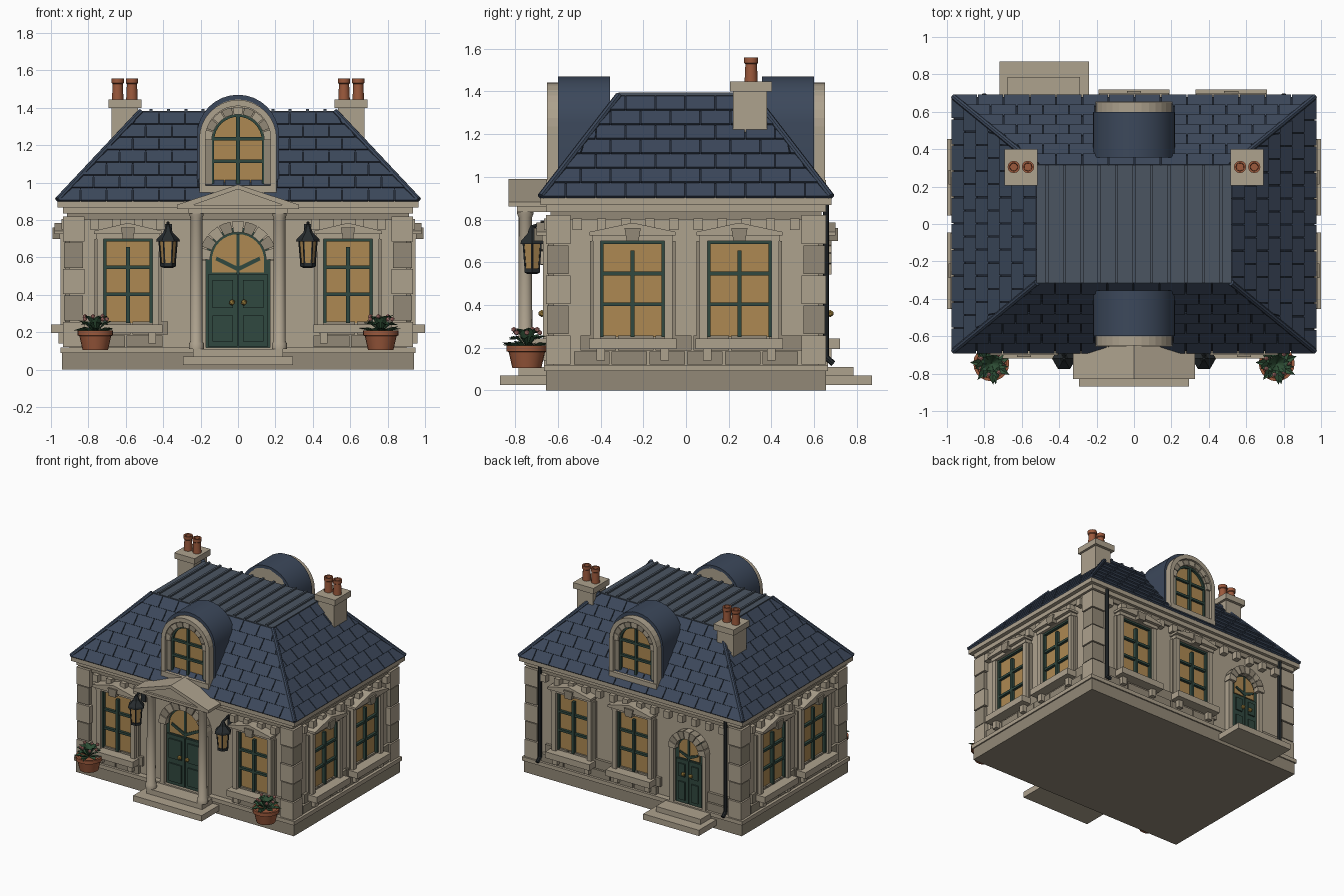
import bpy, bmesh, math, random
from mathutils import Vector, Matrix

if "Cube" in bpy.data.objects:
    bpy.data.objects.remove(bpy.data.objects["Cube"])
random.seed(4)
COL = dict(stone=(.42, .36, .27), shade=(.29, .25, .185), slate=(.045, .065, .105), seam=(.018, .025, .04),
           deck=(.07, .09, .12), green=(.03, .065, .05), glass=(.42, .25, .085), clay=(.33, .1, .045),
           iron=(.02, .025, .028), leaf=(.03, .085, .04), pink=(.6, .25, .22), brass=(.45, .28, .06))
MATS = {}
for k, c in COL.items():
    MATS[k] = bpy.data.materials.new(k)
    MATS[k].diffuse_color = (*c, 1)
PARTS = {}

def part(name, mat):
    return PARTS.setdefault((name, mat), bmesh.new())

def facade(angle, dist):
    return Matrix.Rotation(math.radians(angle), 4, 'Z') @ Matrix.Translation((0, -dist, 0))

I = Matrix()
FRONT, RIGHT, BACK, LEFT = facade(0, .62), facade(90, .9), facade(180, .62), facade(270, .9)

# Extruded outline: points are (across, up), depth is outward from the facade
def prism(name, mat, pts, d0, d1, M=FRONT):
    bm = part(name, mat)
    a = [bm.verts.new(M @ Vector((u, -d0, v))) for u, v in pts]
    b = [bm.verts.new(M @ Vector((u, -d1, v))) for u, v in pts]
    bm.faces.new(a)
    bm.faces.new(b[::-1])
    for i in range(len(a)):
        j = (i + 1) % len(a)
        bm.faces.new((a[j], a[i], b[i], b[j]))

def rect(name, mat, u0, u1, v0, v1, d0, d1, M=FRONT):
    prism(name, mat, [(u0, v0), (u1, v0), (u1, v1), (u0, v1)], d0, d1, M)

def block(name, mat, x0, x1, y0, y1, z0, z1):
    rect(name, mat, x0, x1, z0, z1, -y0, -y1, I)

def lathe(name, mat, prof, c, n=16):
    bm = part(name, mat)
    rings = [[bm.verts.new((c[0] + r * math.cos(6.28319 * i / n), c[1] + r * math.sin(6.28319 * i / n), c[2] + z))
              for i in range(n)] for r, z in prof]
    for p, q in zip(rings, rings[1:]):
        for i in range(n):
            bm.faces.new((p[i], p[(i + 1) % n], q[(i + 1) % n], q[i]))
    bm.faces.new(rings[0][::-1])
    bm.faces.new(rings[-1])

def rod(name, mat, a, b, r, n=8):
    a, b = Vector(a), Vector(b)
    M = Matrix.Translation((a + b) / 2) @ (b - a).to_track_quat('Z', 'Y').to_matrix().to_4x4()
    bmesh.ops.create_cone(part(name, mat), cap_ends=True, segments=n, radius1=r, radius2=r, depth=(b - a).length, matrix=M)

def ball(name, mat, c, r):
    bmesh.ops.create_icosphere(part(name, mat), subdivisions=1, radius=r, matrix=Matrix.Translation(c))

def arch(u, zc, r, zb, n=16):
    return [(u - r, zb)] + [(u - r * math.cos(math.pi * i / n), zc + r * math.sin(math.pi * i / n))
                            for i in range(n + 1)] + [(u + r, zb)]

def voussoirs(name, u, zc, r0, r1, d0, d1, M, n=9):
    for i in range(n):
        a, b = math.pi * (i + .05) / n, math.pi * (i + .95) / n
        m = (a + b) / 2
        prism(name, 'stone' if i % 2 == 0 else 'shade', [(u + r * math.cos(t), zc + r * math.sin(t)) for r, t in
              ((r0, a), (r1, a), (r1, m), (r1, b), (r0, b), (r0, m))], d0, d1, M)

# Plinth, walls, cornice
block('plinth', 'shade', -.94, .94, -.655, .655, 0, .09)
block('plinth_cap', 'stone', -.95, .95, -.665, .665, .09, .12)
block('walls', 'stone', -.9, .9, -.62, .62, .12, .88)
block('frieze', 'shade', -.915, .915, -.635, .635, .8, .835)
block('frieze_band', 'stone', -.935, .935, -.655, .655, .835, .868)
block('cornice', 'stone', -.965, .965, -.68, .68, .868, .902)

# Corner quoins
for sx in (-1, 1):
    for sy in (-1, 1):
        for i in range(5):
            w, e = (.115, .0) if i % 2 == 0 else (.105, .004)
            x, y = sorted((sx * (.935 - e), sx * (.935 - w))), sorted((sy * (.655 - e), sy * (.655 - w)))
            block('quoins', 'stone' if i % 2 == 0 else 'shade', *x, *y, .122 + i * .141, .256 + i * .141)

# Windows
def window(M, u, w, z0=.25, z1=.7):
    h = w / 2
    rect('window_glass', 'glass', u - h, u + h, z0, z1, -.01, .008, M)
    for s in (-1, 1):
        a, b = sorted((u + s * h, u + s * (h - .014)))
        rect('window_frame', 'green', a, b, z0, z1, 0, .03, M)
        a, b = sorted((u + s * h, u + s * (h + .036)))
        rect('window_surround', 'stone', a, b, z0 - .01, z1 + .01, 0, .05, M)
        a, b = sorted((u + s * (h + .036), u + s * (h + .05)))
        rect('window_surround_edge', 'shade', a, b, z0 - .01, z1, 0, .025, M)
        rect('sill_brackets', 'stone', u + s * h - .02, u + s * h + .02, .14, .195, 0, .06, M)
    rect('window_frame', 'green', u - h, u + h, z1 - .014, z1, 0, .03, M)
    rect('window_bars', 'green', u - .01, u + .01, z0, z1 - .045, 0, .032, M)
    for z in (.34, .66):
        z = z0 + (z1 - z0) * z
        rect('window_bars', 'green', u - h + .012, u + h - .012, z - .009, z + .009, 0, .028, M)
    rect('window_sills', 'stone', u - h - .055, u + h + .055, .195, .243, 0, .1, M)
    rect('window_lintels', 'stone', u - h - .04, u + h + .04, z1, z1 + .03, 0, .055, M)
    k = h + .052
    prism('window_pediments', 'stone', [(u - k, z1 + .025), (u + k, z1 + .025), (u + k, z1 + .042), (u, z1 + .085),
          (u - k, z1 + .042)], 0, .08, M)
    prism('window_keystones', 'shade', [(u - .028, z1), (u + .028, z1), (u + .038, z1 + .06), (u - .038, z1 + .06)], 0, .092, M)

for u in (-.588, .588):
    window(FRONT, u, .26)
for u in (-.52, 0):
    window(BACK, u, .27)
for M in (LEFT, RIGHT):
    for u in (-.25, .25):
        window(M, u, .3)

# Brackets under the cornice and base stones
for M, half, door, dw in ((FRONT, .8, 0, .3), (BACK, .8, .48, .17), (LEFT, .53, 9, 0), (RIGHT, .53, 9, 0)):
    n = round(2 * half / .12)
    for i in range(n + 1):
        u = -half * .96 + i * 2 * half * .96 / n
        if abs(u - door) > dw or M is BACK:
            rect('cornice_brackets', 'stone', u - .022, u + .022, .75, .805, 0, .045, M)
    for row in range(2):
        n = round(2 * half / .19)
        w = 2 * half / n
        for i in range(n):
            a = -half + i * w + (.03 if row else 0)
            if abs(a + w / 2 - door) > dw + w / 2 - .06:
                rect('base_stones', 'shade', a + .005, a + w - .005, .122 + row * .065, .182 + row * .075, 0, .03 - row * .008, M)

# Doors
def doorway(M, u, r, zc, zt, k):
    prism('door_frame', 'green', arch(u, zc, r + .025, .12), 0, .018, M)
    prism('door_fanlight', 'glass', arch(u, zc, r - .01, zt + .01), 0, .026, M)
    for s in (-1, 1):
        a, b = sorted((u + s * .003, u + s * (r + .01)))
        rect('door_leaves', 'green', a, b, .125, zt, 0, .032, M)
        for z0, z1 in ((.15, .29), (.33, zt - .03)):
            rect('door_panels', 'green', a + .025, b - .025, z0, z1, 0, .042, M)
        prism('fanlight_bars', 'green', [(u, zt + .015), (u + s * r * .8, zt + .075 * k), (u + s * r * .76, zt + .095 * k),
              (u, zt + .04)], 0, .034, M)
        ball('door_knobs', 'brass', M @ Vector((u + s * .032, -.055, .36)), .017)
        a, b = sorted((u + s * (r + .022), u + s * (r + .055)))
        rect('door_jambs', 'stone', a, b, .12, zc, 0, .045, M)
    rect('fanlight_bars', 'green', u - .008, u + .008, zt, zc + r - .01, 0, .033, M)
    voussoirs('door_arch', u, zc, r, r + .06, 0, .06, M)

doorway(FRONT, 0, .15, .585, .51, 1)
doorway(BACK, .48, .1, .54, .46, .7)

# Steps, columns and porch pediment
block('front_step', 'stone', -.295, .295, -.87, -.6, .025, .07)
block('front_landing', 'stone', -.24, .24, -.785, -.6, .07, .11)
block('back_step', 'stone', -.72, -.24, .6, .87, .025, .07)
block('back_landing', 'stone', -.675, -.29, .6, .785, .07, .11)
for x in (-.222, .222):
    lathe('porch_column', 'stone', [(.04, 0), (.04, .03), (.033, .04), (.031, .7), (.038, .715), (.038, .75)], (x, -.752, .11))
rect('porch_beam', 'stone', -.265, .265, .835, .868, 0, .17)
prism('porch_pediment', 'stone', [(-.31, .866), (.31, .866), (0, .975)], 0, .193)
prism('porch_gable', 'stone', [(-.325, .862), (-.325, .882), (0, .99), (.325, .882), (.325, .862), (.24, .88), (0, .965), (-.24, .88)], 0, .21)
rect('porch_gable', 'stone', -.325, .325, .86, .88, 0, .21)

# Hipped roof core, slates, hips
E, T, Z0, Z1 = (.965, .68), (.52, .315), .9, 1.375
bm = part('roof_core', 'seam')
lo = [bm.verts.new((sx * E[0], sy * E[1], Z0)) for sx, sy in ((-1, -1), (1, -1), (1, 1), (-1, 1))]
hi = [bm.verts.new((sx * T[0], sy * T[1], Z1)) for sx, sy in ((-1, -1), (1, -1), (1, 1), (-1, 1))]
for i in range(4):
    bm.faces.new((lo[i], lo[(i + 1) % 4], hi[(i + 1) % 4], hi[i]))
bm.faces.new(hi)
bm.faces.new(lo[::-1])

def slates(angle, w0, w1, d0, d1, rows=7, step=.14):
    bm, R = part('roof_slates', 'slate'), Matrix.Rotation(math.radians(angle), 3, 'Z')
    nrm = Vector((0, -(Z1 - Z0), d0 - d1)).normalized()
    def P(u, t, lift):
        w = w0 + (w1 - w0) * t
        return R @ (Vector((max(-w, min(w, u)), -(d0 + (d1 - d0) * t), Z0 + (Z1 - Z0) * t)) + nrm * lift)
    for r in range(rows):
        t0, t1 = r / rows, (r + 1) / rows
        w = w0 + (w1 - w0) * t0
        for k in range(-9, 9):
            a = (k + .5 * (r % 2)) * step
            b = a + step - .006
            if b > -w and a < w:
                q = [(a, t0), (b, t0), (b, t1), (a, t1)]
                top = [bm.verts.new(P(u, t, .014 if t == t0 else .005)) for u, t in q]
                bot = [bm.verts.new(P(u, t, -.003)) for u, t in q]
                bm.faces.new(top)
                for i in range(4):
                    bm.faces.new((top[(i + 1) % 4], top[i], bot[i], bot[(i + 1) % 4]))

for ang in (0, 180):
    slates(ang, E[0], T[0], E[1], T[1])
    slates(ang + 90, E[1], T[1], E[0], T[0])
for sx in (-1, 1):
    for sy in (-1, 1):
        rod('roof_hips', 'slate', (sx * E[0], sy * E[1], Z0 + .008), (sx * T[0], sy * T[1], Z1 + .006), .016)
block('roof_deck', 'deck', -T[0], T[0], -T[1], T[1], 1.37, 1.383)
for i in range(11):
    x = (i - 5) * .093
    block('deck_seams', 'deck', x - .008, x + .008, -T[1], T[1], 1.38, 1.395)

# Dormers
for M in (facade(0, .595), facade(180, .595)):
    prism('dormer_body', 'stone', arch(0, 1.25, .2, .95), -.24, 0, M)
    prism('dormer_hood', 'slate', arch(0, 1.25, .22, .95) + arch(0, 1.25, .195, .95)[::-1], -.24, .003, M)
    prism('dormer_surround', 'stone', arch(0, 1.235, .207, .96) + arch(0, 1.235, .175, .96)[::-1], 0, .055, M)
    prism('dormer_inner_surround', 'shade', arch(0, 1.225, .178, .97) + arch(0, 1.225, .14, .97)[::-1], 0, .03, M)
    voussoirs('dormer_arch', 0, 1.225, .14, .18, 0, .045, M)
    prism('dormer_glass', 'glass', arch(0, 1.225, .14, .97), 0, .008, M)
    prism('dormer_frame', 'green', arch(0, 1.225, .142, .985) + arch(0, 1.225, .127, .985)[::-1], 0, .025, M)
    rect('dormer_bars', 'green', -.01, .01, .985, 1.35, 0, .028, M)
    for z in (1.115, 1.235):
        rect('dormer_bars', 'green', -.13, .13, z - .009, z + .009, 0, .026, M)
    rect('dormer_sill', 'stone', -.205, .205, .945, .985, -.05, .06, M)

for s in (-1, 1):
    # Chimneys
    x = s * .605
    block('chimney', 'stone', x - .07, x + .07, .22, .38, 1.1, 1.4)
    block('chimney_cap', 'stone', x - .088, x + .088, .205, .402, 1.4, 1.445)
    for dx in (-.038, .038):
        lathe('chimney_pots', 'clay', [(.031, 0), (.027, .085), (.033, .09), (.033, .115), (.022, .115), (.02, .07)], (x + dx, .305, 1.443), 12)
    # Wall lanterns
    c = (s * .374, -.72, 0)
    lathe('lantern_glass', 'glass', [(.034, .565), (.045, .69)], c, 6)
    lathe('lantern_base', 'iron', [(.025, .545), (.042, .552), (.042, .57)], c, 6)
    lathe('lantern_roof', 'iron', [(.064, .685), (.06, .7), (.025, .735), (.018, .755), (.006, .775)], c, 6)
    for i in range(6):
        a, b = math.cos(i * math.pi / 3), math.sin(i * math.pi / 3)
        rod('lantern_bars', 'iron', (c[0] + .036 * a, c[1] + .036 * b, .56), (c[0] + .047 * a, c[1] + .047 * b, .69), .005, 4)
    rod('lantern_arm', 'iron', (c[0], -.72, .765), (c[0], -.66, .785), .009)
    rod('lantern_arm', 'iron', (c[0], -.66, .785), (c[0], -.61, .74), .009)
    block('lantern_plate', 'iron', c[0] - .02, c[0] + .02, -.635, -.61, .69, .78)
    # Flower pots
    p = Vector((s * .763, -.745, .105))
    lathe('flower_pot', 'clay', [(.068, 0), (.085, .075), (.096, .078), (.096, .105), (.08, .105), (.078, .09)], p, 20)
    bm = part('plant_leaves', 'leaf')
    for i in range(26):
        a, L, h = i * 2.4, .07 + .045 * (i % 3) / 2, .19 - .06 * (i % 3) / 2
        d, w = Vector((math.cos(a), math.sin(a), 0)), Vector((-math.sin(a), math.cos(a), 0)) * .02
        v = [bm.verts.new(p + q) for q in (Vector((0, 0, .095)), d * L * .6 + w + Vector((0, 0, h - .01)),
             d * L + Vector((0, 0, h - random.uniform(0, .03))), d * L * .6 - w + Vector((0, 0, h - .01)), d * L * .55 + Vector((0, 0, h - .025)))]
        for t in ((0, 1, 4), (1, 2, 4), (2, 3, 4), (3, 0, 4)):
            bm.faces.new([v[k] for k in t])
    for i in range(7):
        a = i * .9
        ball('flowers', 'pink', p + Vector((.062 * math.cos(a), .062 * math.sin(a), .165 + .015 * (i % 2))), .013)
    # Rear drainpipes
    rod('drainpipe', 'iron', (s * .8, .655, .15), (s * .8, .655, .87), .014)
    rod('drainpipe_shoe', 'iron', (s * .8, .655, .155), (s * .8, .69, .125), .014)

# Turn every collected part into an object
SMOOTH = ('porch_column', 'flower_pot', 'chimney_pots', 'dormer_hood', 'door_knobs', 'drainpipe', 'roof_hips')
for (name, mat), bm in PARTS.items():
    bmesh.ops.recalc_face_normals(bm, faces=bm.faces)
    me = bpy.data.meshes.new(name)
    bm.to_mesh(me)
    bm.free()
    ob = bpy.data.objects.new(name, me)
    bpy.context.collection.objects.link(ob)
    me.materials.append(MATS[mat])
    if name in SMOOTH:
        bpy.ops.object.select_all(action='DESELECT')
        bpy.context.view_layer.objects.active = ob
        ob.select_set(True)
        bpy.ops.object.shade_smooth_by_angle(angle=math.radians(35))

for m in bpy.data.materials:
    if m.users and not m.is_grease_pencil:
        m.use_nodes = True
        m.node_tree.nodes["Principled BSDF"].inputs["Base Color"].default_value = m.diffuse_color
